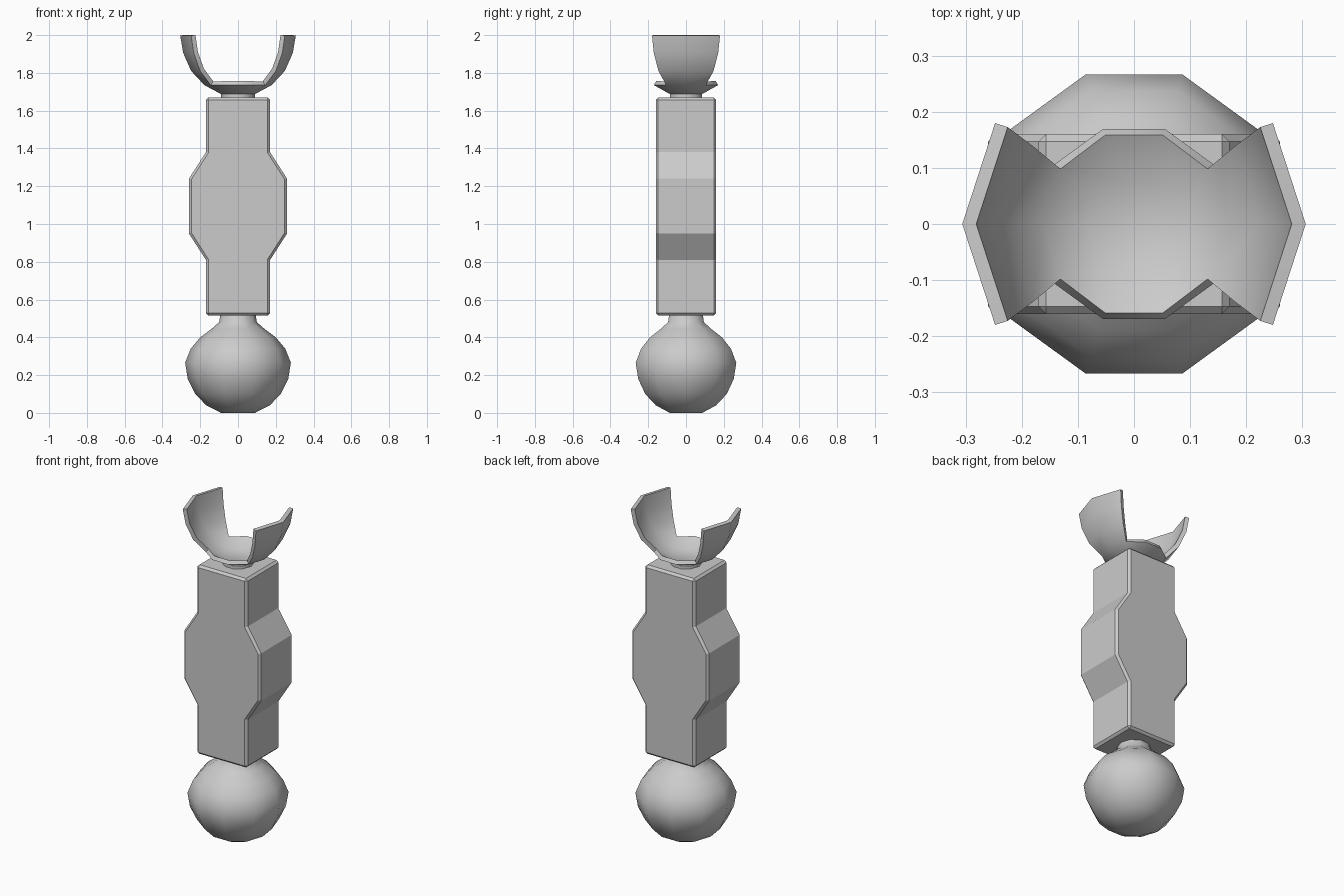
import bpy, bmesh
from math import cos, sin, pi, radians

if "Cube" in bpy.data.objects:
    bpy.data.objects.remove(bpy.data.objects["Cube"])

N = 10  # sides of all round parts


def make_object(name, bm):
    me = bpy.data.meshes.new(name)
    bm.to_mesh(me)
    bm.free()
    ob = bpy.data.objects.new(name, me)
    bpy.context.collection.objects.link(ob)
    bpy.ops.object.select_all(action='DESELECT')
    ob.select_set(True)
    bpy.context.view_layer.objects.active = ob
    return ob


def lathe(name, profile, cap_top=True, keep=lambda ring, side: True):
    """Revolve (radius, z) points, listed bottom to top; keep() picks the quads."""
    bm = bmesh.new()
    rings = [[bm.verts.new((r * cos(2 * pi * k / N), r * sin(2 * pi * k / N), z))
              for k in range(N)] for r, z in profile]
    for i in range(len(rings) - 1):
        a, b = rings[i], rings[i + 1]
        for k in range(N):
            if keep(i, k):
                j = (k + 1) % N
                bm.faces.new((a[k], a[j], b[j], b[k]))
    bm.faces.new(rings[0][::-1])
    if cap_top:
        bm.faces.new(rings[-1])
    bmesh.ops.delete(bm, geom=[v for v in bm.verts if not v.link_faces], context='VERTS')
    return make_object(name, bm)


# Ball with a neck running up into the body
lathe("ball", [(0.09, 0), (0.168, 0.04), (0.227, 0.10), (0.266, 0.18), (0.28, 0.265),
               (0.25, 0.34), (0.20, 0.40), (0.14, 0.445), (0.10, 0.48), (0.09, 0.54)])
bpy.ops.object.shade_smooth_by_angle(angle=radians(45))

# Body: stepped outline extruded front to back, square edges chamfered
half = [(0.17, 0.515), (0.17, 0.81), (0.26, 0.95), (0.26, 1.24), (0.17, 1.38), (0.17, 1.67)]
outline = half + [(-x, z) for x, z in reversed(half)]
bm = bmesh.new()
front = bm.faces.new([bm.verts.new((x, -0.16, z)) for x, z in outline])
ext = bmesh.ops.extrude_face_region(bm, geom=[front])
bmesh.ops.translate(bm, vec=(0, 0.32, 0),
                    verts=[g for g in ext["geom"] if isinstance(g, bmesh.types.BMVert)])
if not front.is_valid or len([f for f in bm.faces if len(f.verts) == 12]) < 2:
    bm.faces.new([v for v in bm.verts if v.co.y < 0])
bmesh.ops.recalc_face_normals(bm, faces=bm.faces)
body = make_object("body", bm)
bev = body.modifiers.new("chamfer", 'BEVEL')
bev.width = 0.013
bev.segments = 1
bev.limit_method = 'ANGLE'
bev.angle_limit = radians(50)

# Upper neck
lathe("upper_neck", [(0.09, 1.65), (0.09, 1.70)])
bpy.ops.object.shade_smooth_by_angle(angle=radians(45))

# Socket: shallow cup with two curved prongs on the left and right
prong_sides = {0, N - 1, N // 2 - 1, N // 2}
socket = lathe("socket", [(0.09, 1.688), (0.178, 1.735), (0.248, 1.81), (0.29, 1.905), (0.306, 1.997)],
               cap_top=False, keep=lambda ring, side: ring == 0 or side in prong_sides)
sol = socket.modifiers.new("thickness", 'SOLIDIFY')
sol.thickness = 0.024
sol.offset = -1
sol.use_even_offset = True
bpy.ops.object.modifier_apply(modifier=sol.name)
bpy.ops.object.shade_smooth_by_angle(angle=radians(45))
